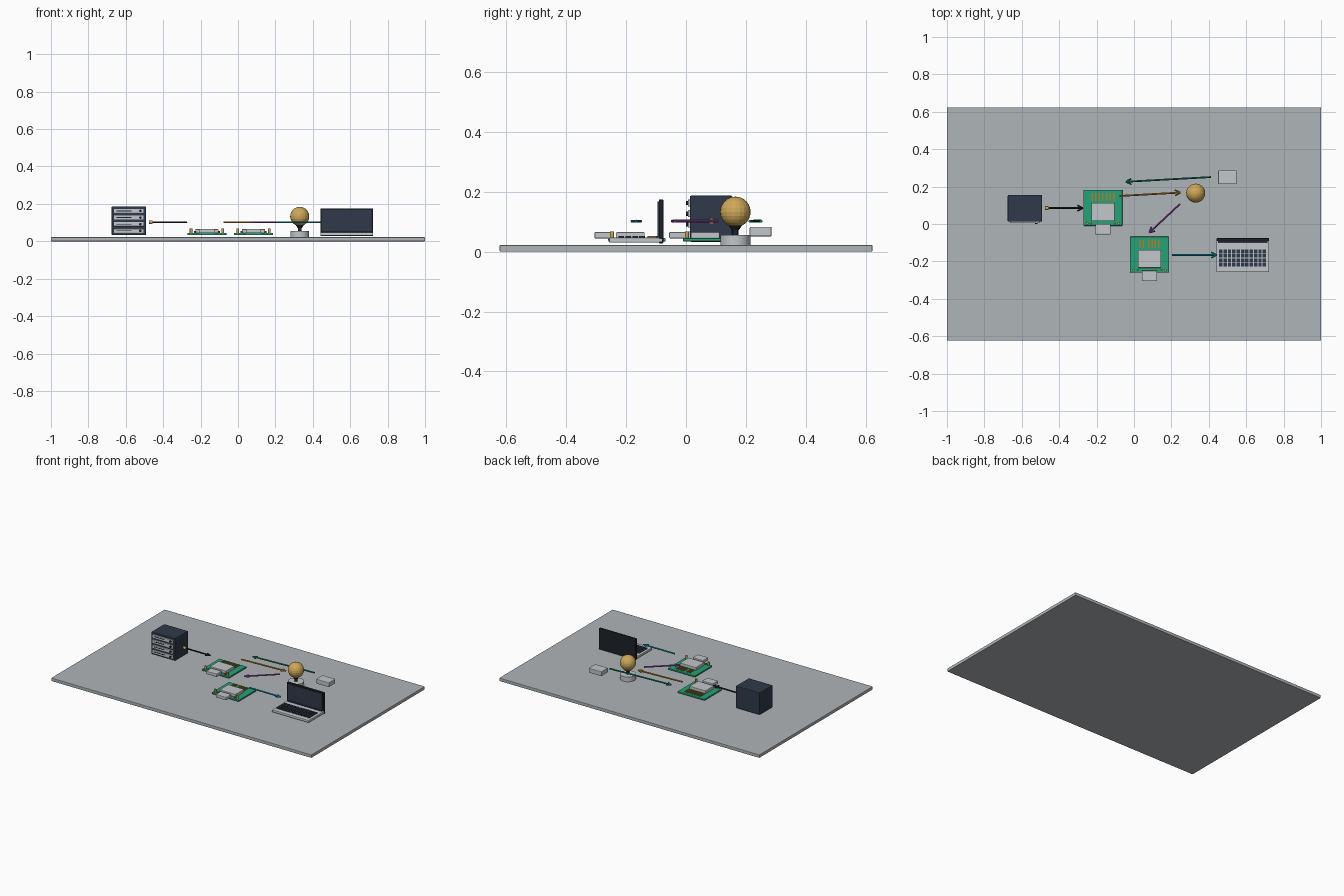
import bpy, math
from mathutils import Vector

if "Cube" in bpy.data.objects:
    bpy.data.objects.remove(bpy.data.objects["Cube"])


def material(name, r, g, b):
    m = bpy.data.materials.new(name)
    m.diffuse_color = (r, g, b, 1)
    m.use_nodes = True
    m.node_tree.nodes["Principled BSDF"].inputs["Base Color"].default_value = m.diffuse_color
    return m


SLAB = material("slab grey", 0.43, 0.46, 0.48)
LIGHT = material("light grey", 0.54, 0.57, 0.59)
NAVY = material("navy", 0.028, 0.042, 0.065)
BLACK = material("near black", 0.012, 0.016, 0.024)
GREEN = material("board green", 0.02, 0.36, 0.18)
GOLD = material("gold", 0.62, 0.39, 0.10)
ORANGE = material("amber", 0.45, 0.22, 0.03)
TEAL = material("deep green", 0.008, 0.22, 0.12)
PURPLE = material("purple", 0.27, 0.06, 0.38)
CYAN = material("cyan", 0.005, 0.32, 0.45)


def finish(name, mat, smooth=False):
    o = bpy.context.object
    o.name = name
    o.data.materials.append(mat)
    if smooth:
        bpy.ops.object.shade_smooth_by_angle()
    return o


def box(name, mat, x, y, z, bevel=0):
    """Box from (min, max) ranges on each axis."""
    centre = [(a + b) / 2 for a, b in (x, y, z)]
    bpy.ops.mesh.primitive_cube_add(size=1, location=centre)
    o = finish(name, mat)
    o.scale = [b - a for a, b in (x, y, z)]
    bpy.ops.object.transform_apply(location=False, rotation=False)
    if bevel:
        m = o.modifiers.new("edge", 'BEVEL')
        m.width = bevel
        m.segments = 2
    return o


def rod(name, mat, a, b, r1, r2=None, sides=16):
    """Cylinder or cone between two points."""
    a, b = Vector(a), Vector(b)
    d = b - a
    bpy.ops.mesh.primitive_cone_add(
        vertices=sides, radius1=r1, radius2=r1 if r2 is None else r2,
        depth=d.length, location=(a + b) / 2,
        rotation=d.to_track_quat('Z', 'Y').to_euler())
    return finish(name, mat, True)


def arrow(name, mat, a, b, z=0.102):
    """Shaft with an open two-bar head."""
    a, b = Vector((*a, z)), Vector((*b, z))
    rod(name + "_shaft", mat, a, b, 0.005, sides=10)
    d = (b - a).normalized()
    side = Vector((-d.y, d.x, 0))
    for s, label in ((1, "left"), (-1, "right")):
        rod(f"{name}_head_{label}", mat, b + d * 0.002,
            b - d * 0.028 + side * s * 0.015, 0.0045, sides=10)


# Ground slab
box("base_slab", SLAB, (-1, 1), (-0.623, 0.623), (0, 0.022), 0.003)

# Storage cabinet with four drawers and knobs
box("cabinet", NAVY, (-0.675, -0.492), (0.013, 0.155), (0.033, 0.187), 0.004)
for i in range(4):
    z = 0.056 + i * 0.0355
    box(f"drawer_{i}", LIGHT, (-0.663, -0.504), (0.006, 0.016),
        (z - 0.0115, z + 0.0115), 0.002)
    rod(f"drawer_knob_{i}", BLACK, (-0.522, 0.007, z), (-0.522, 0.0, z), 0.007)
    box(f"drawer_slot_{i}", BLACK, (-0.65, -0.57), (0.0045, 0.0065),
        (z - 0.002, z + 0.002))


# Circuit boards
def board(label, cx, cy, pins):
    def part(n):
        return f"{label}_{n}"
    box(part("board"), GREEN, (cx - 0.104, cx + 0.104), (cy - 0.096, cy + 0.096),
        (0.034, 0.045), 0.003)
    box(part("chip"), LIGHT, (cx - 0.062, cx + 0.062), (cy - 0.07, cy + 0.026),
        (0.044, 0.065), 0.003)
    box(part("port"), LIGHT, (cx - 0.041, cx + 0.041), (cy - 0.142, cy - 0.085),
        (0.044, 0.066), 0.004)
    for i, px in enumerate(pins):
        box(part(f"pin_{i}"), ORANGE, (cx + px - 0.004, cx + px + 0.004),
            (cy + 0.036, cy + 0.08), (0.044, 0.052))
    # Small posts beside the port
    for s in (-1, 1):
        x = cx + s * 0.085
        rod(part(f"post_{s}"), GOLD, (x, cy - 0.083, 0.044), (x, cy - 0.083, 0.068), 0.007)
        x = cx + s * 0.064
        rod(part(f"lamp_{s}"), ORANGE, (x, cy - 0.083, 0.044), (x, cy - 0.083, 0.054), 0.005)


board("rear", -0.166, 0.086, [-0.057 + 0.019 * i for i in range(7)])
board("front", 0.083, -0.164, [-0.05, -0.033, -0.003, 0.014, 0.031, 0.048])

# Globe on a stand
rod("stand_foot", LIGHT, (0.33, 0.165, 0.022), (0.33, 0.165, 0.055), 0.05, sides=32)
rod("stand_stem", BLACK, (0.33, 0.165, 0.054), (0.33, 0.165, 0.09), 0.01)
rod("stand_cup", BLACK, (0.33, 0.165, 0.072), (0.33, 0.165, 0.09), 0.012, 0.024)
bpy.ops.mesh.primitive_uv_sphere_add(segments=20, ring_count=12, radius=0.051,
                                     location=(0.33, 0.165, 0.133))
finish("globe", GOLD)

# Small module box
box("module_box", LIGHT, (0.45, 0.549), (0.213, 0.286), (0.051, 0.083), 0.004)

# Laptop
box("laptop_base", LIGHT, (0.44, 0.723), (-0.257, -0.077), (0.03, 0.047), 0.004)
box("laptop_lid", BLACK, (0.44, 0.723), (-0.091, -0.076), (0.028, 0.175), 0.003)
box("laptop_screen", NAVY, (0.45, 0.713), (-0.095, -0.09), (0.048, 0.168))
rod("laptop_hinge", BLACK, (0.45, -0.094, 0.047), (0.713, -0.094, 0.047), 0.006)
for row in range(4):
    for col in range(11):
        x, y = 0.455 + col * 0.0233, -0.226 + row * 0.0232
        box(f"key_{row}_{col}", NAVY, (x, x + 0.018), (y, y + 0.0195), (0.046, 0.053))

# Flow arrows
arrow("black_arrow", BLACK, (-0.465, 0.085), (-0.275, 0.085))
rod("cable_plug", GOLD, (-0.477, 0.085, 0.102), (-0.457, 0.085, 0.102), 0.01)
arrow("amber_arrow", ORANGE, (-0.078, 0.15), (0.247, 0.168))
arrow("green_arrow", TEAL, (0.412, 0.251), (-0.042, 0.226))
arrow("purple_arrow", PURPLE, (0.246, 0.107), (0.083, -0.045))
arrow("cyan_arrow", CYAN, (0.203, -0.166), (0.441, -0.166))
